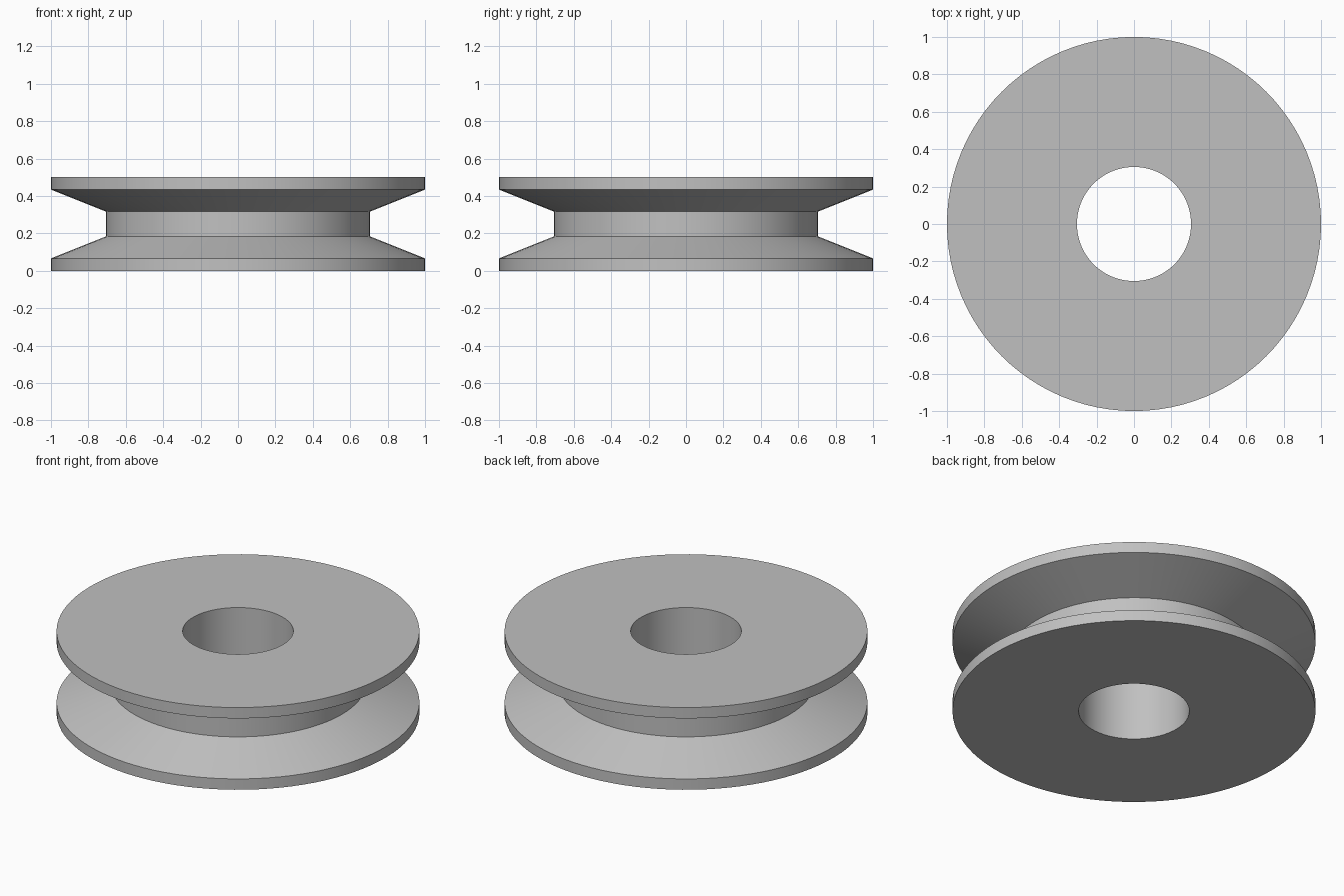
import bpy
import bmesh
from math import cos, sin, tau, radians

if "Cube" in bpy.data.objects:
    bpy.data.objects.remove(bpy.data.objects["Cube"], do_unlink=True)

SEGMENTS = 96
HEIGHT = 0.5
BORE, RIM, GROOVE = 0.305, 1.0, 0.705
RIM_EDGE, GROOVE_EDGE = 0.066, 0.184

# Plain grey material
grey = bpy.data.materials.new("plain_grey")
grey.use_nodes = True
colour = (0.53, 0.53, 0.53, 1)
grey.diffuse_color = colour
grey.node_tree.nodes["Principled BSDF"].inputs["Base Color"].default_value = colour

# Closed cross-section: lower half, then its mirror about mid-height
lower = [(BORE, 0), (RIM, 0), (RIM, RIM_EDGE), (GROOVE, GROOVE_EDGE)]
profile = lower + [(r, HEIGHT - z) for r, z in reversed(lower)]

# Revolve the cross-section around the vertical axis
bm = bmesh.new()
rings = []
for r, z in profile:
    angles = [tau * i / SEGMENTS for i in range(SEGMENTS)]
    rings.append([bm.verts.new((r * cos(a), r * sin(a), z)) for a in angles])
for k, ring in enumerate(rings):
    above = rings[(k + 1) % len(rings)]
    for i in range(SEGMENTS):
        j = (i + 1) % SEGMENTS
        bm.faces.new((ring[i], ring[j], above[j], above[i]))
bmesh.ops.recalc_face_normals(bm, faces=bm.faces)

# Grooved wheel with a through bore
mesh = bpy.data.meshes.new("grooved_wheel")
bm.to_mesh(mesh)
bm.free()
mesh.materials.append(grey)
wheel = bpy.data.objects.new("grooved_wheel", mesh)
bpy.context.collection.objects.link(wheel)

# Smooth round faces, crisp edges
bpy.ops.object.select_all(action="DESELECT")
wheel.select_set(True)
bpy.context.view_layer.objects.active = wheel
bpy.ops.object.shade_smooth_by_angle(angle=radians(20))
